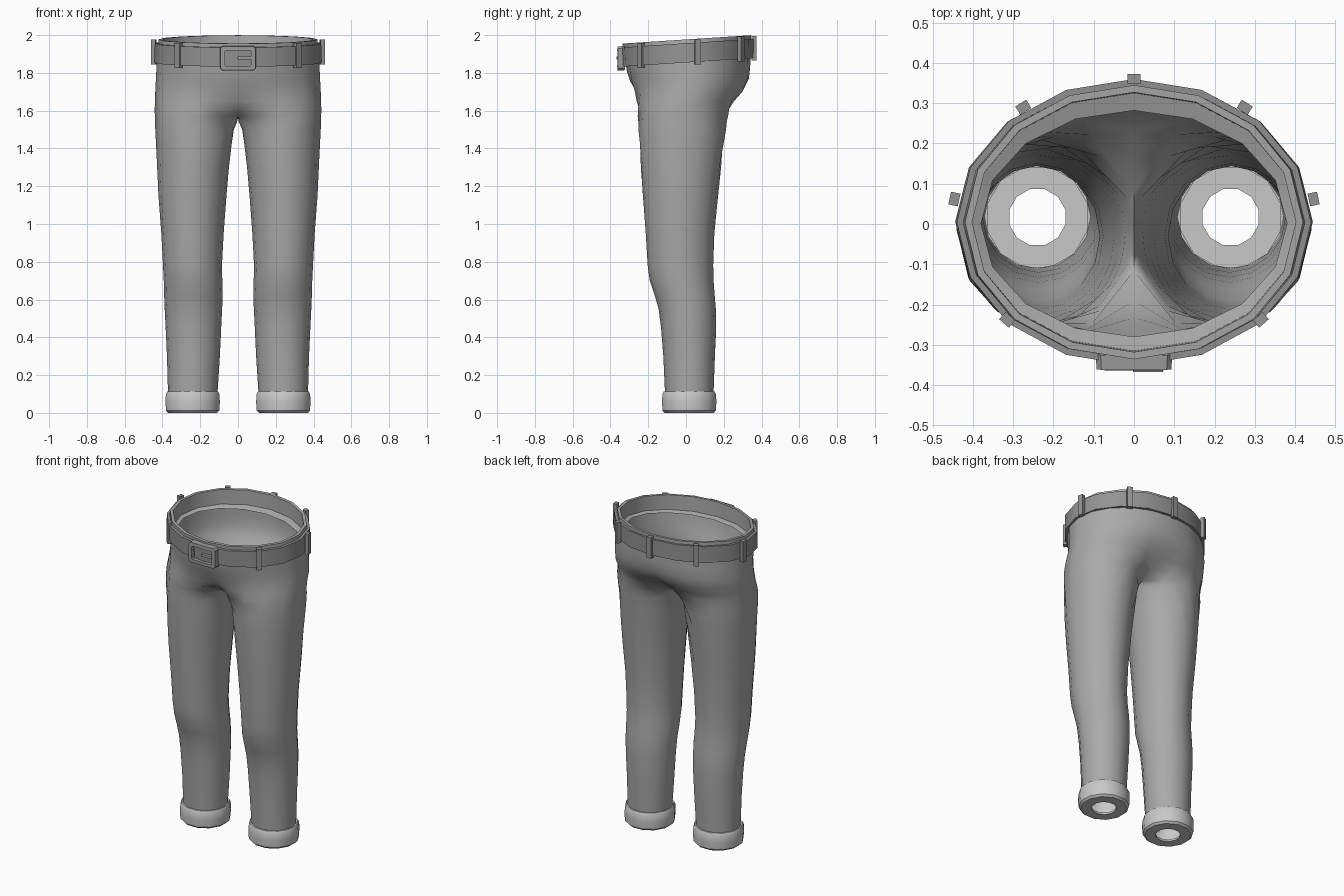
import bpy, bmesh, math
from mathutils import Matrix, Vector

if "Cube" in bpy.data.objects:
    bpy.data.objects.remove(bpy.data.objects["Cube"])


def material(name, v):
    m = bpy.data.materials.new(name)
    m.diffuse_color = (v, v, v, 1)
    m.use_nodes = True
    m.node_tree.nodes["Principled BSDF"].inputs["Base Color"].default_value = m.diffuse_color
    return m


CLOTH = material("grey cloth", 0.40)
CUFF = material("light grey cuff", 0.58)
BELT = material("dark grey belt", 0.29)
METAL = material("buckle grey", 0.33)


def finish(name, bm, mat, angle=40, mirror=False, fix_normals=True):
    if fix_normals:
        bmesh.ops.recalc_face_normals(bm, faces=bm.faces[:])
    me = bpy.data.meshes.new(name)
    bm.to_mesh(me)
    bm.free()
    me.materials.append(mat)
    ob = bpy.data.objects.new(name, me)
    bpy.context.collection.objects.link(ob)
    bpy.ops.object.select_all(action='DESELECT')
    bpy.context.view_layer.objects.active = ob
    ob.select_set(True)
    if mirror:
        mod = ob.modifiers.new("mirror", 'MIRROR')
        mod.use_clip = True
        mod.merge_threshold = 0.002
        bpy.ops.object.modifier_apply(modifier=mod.name)
    bpy.ops.object.shade_smooth_by_angle(angle=math.radians(angle))
    return ob


def loft(bm, rings, closed=False):
    rows = [[bm.verts.new(p) for p in r] for r in rings]
    if closed:
        rows.append(rows[0])
    for a, b in zip(rows, rows[1:]):
        n = len(a)
        for i in range(n):
            j = (i + 1) % n
            quad = (a[i], a[j], b[j], b[i])
            # no wall on the centre plane between the two halves
            if any(v.co.x > 1e-5 for v in quad):
                bm.faces.new(quad)


def tilt(y):
    return 0.065 * y   # the waist drops towards the front


# ---- trouser legs and hips: half is lofted, then mirrored
# z, centre x, radius x, front y, back y, half angle of the outer arc
LEVELS = [
    (0.08, .240, .130, -.110, .145, 112), (0.30, .236, .140, -.120, .153, 112),
    (0.45, .236, .147, -.132, .160, 112), (0.55, .236, .152, -.145, .158, 112),
    (0.62, .236, .155, -.165, .152, 112), (0.70, .238, .155, -.192, .146, 112),
    (0.78, .241, .156, -.203, .144, 112), (0.95, .241, .165, -.213, .150, 112),
    (1.15, .241, .180, -.228, .170, 114), (1.30, .238, .190, -.240, .187, 120),
    (1.42, .234, .200, -.247, .202, 132), (1.50, .230, .208, -.252, .212, 146),
    (1.545, .221, .2185, -.254, .218, 160), (1.57, .210, .2305, -.256, .223, 0),
    (1.61, .180, .261, -.258, .232, 0), (1.65, .140, .300, -.262, .255, 0),
    (1.70, .090, .348, -.272, .300, 0), (1.76, .030, .405, -.295, .334, 0),
    (1.82, 0, .432, -.312, .340, 0), (1.90, 0, .428, -.325, .343, 0),
]
OUT, INN = 11, 5


def half_ring(z, cx, rx, yf, yb, a0):
    merged = a0 == 0
    a0 = math.acos(-cx / rx) if merged else math.radians(a0)
    cy, ry = (yf + yb) / 2, (yb - yf) / 2
    pts = []
    for i in range(OUT):
        a = -a0 + 2 * a0 * i / (OUT - 1)
        x = cx + rx * math.cos(a)
        if merged and i in (0, OUT - 1):
            x = 0
        pts.append((max(x, 0), cy + ry * math.sin(a)))
    for i in range(1, INN + 1):
        a = a0 + (2 * math.pi - 2 * a0) * i / (INN + 1)
        x = 0 if merged else cx + rx * math.cos(a)
        pts.append((x, cy + ry * math.sin(a)))
    k = min(max((z - 1.7) / 0.15, 0), 1)
    return [(x, y, z + k * tilt(y)) for x, y in pts]


bm = bmesh.new()
loft(bm, [half_ring(*lv) for lv in LEVELS])
loose = [v for v in bm.verts if not v.link_faces]
bmesh.ops.delete(bm, geom=loose, context='VERTS')
finish("trouser_legs", bm, CLOTH, 60, mirror=True)


# ---- rings around the waist, given as (rx, front y, back y, z)
def waist_ring(rx, yf, yb, z, n=16):
    cy, ry = (yf + yb) / 2, (yb - yf) / 2
    pts = []
    for i in range(n):
        a = 2 * math.pi * (i + 0.0) / n + math.pi / 2
        y = cy + ry * math.sin(a)
        pts.append((rx * math.cos(a), y, z + tilt(y)))
    return pts


def full_loft(name, rings, mat, angle, closed):
    bm = bmesh.new()
    rows = [[bm.verts.new(p) for p in r] for r in rings]
    if closed:
        rows.append(rows[0])
    for a, b in zip(rows, rows[1:]):
        for i in range(len(a)):
            j = (i + 1) % len(a)
            bm.faces.new((a[i], a[j], b[j], b[i]))
    return finish(name, bm, mat, angle)


# waistband with its rim and the ledge inside
full_loft("waistband", [
    waist_ring(.428, -.325, .343, 1.88), waist_ring(.420, -.336, .345, 1.977),
    waist_ring(.402, -.318, .327, 1.977), waist_ring(.402, -.315, .325, 1.885),
    waist_ring(.380, -.280, .282, 1.875)], CLOTH, 35, False)

# belt strap
full_loft("belt", [
    waist_ring(.444, -.347, .358, 1.855), waist_ring(.440, -.352, .360, 1.957),
    waist_ring(.424, -.336, .344, 1.957), waist_ring(.424, -.325, .340, 1.855)],
    BELT, 30, True)


def box(bm, centre, size, rot=0):
    m = (Matrix.Translation(centre) @ Matrix.Rotation(rot, 4, 'Z')
         @ Matrix.Diagonal((*size, 1)))
    bmesh.ops.create_cube(bm, size=1, matrix=m)


# belt loops
bm = bmesh.new()
spots = [(0, .360)]
for s in (-1, 1):
    spots += [(s * .275, .290), (s * .446, .062), (s * .315, -.238)]
for x, y in spots:
    rot = math.atan2(y / .36 ** 2, x / .445 ** 2) - math.pi / 2
    box(bm, (x, y, 1.907 + tilt(y)), (.032, .024, .132), rot)
finish("belt_loops", bm, BELT, 30)


# ---- buckle: rectangular frame with clipped corners, and a prong
def clipped_rect(hx, hz, c, y):
    q = [(hx, hz - c), (hx - c, hz), (c - hx, hz), (-hx, hz - c),
         (-hx, c - hz), (c - hx, -hz), (hx - c, -hz), (hx, c - hz)]
    return [(x, y + abs(x) * .12, 1.877 + z) for x, z in q]


full_loft("buckle_frame", [
    clipped_rect(.095, .065, .012, -.335), clipped_rect(.093, .063, .012, -.372),
    clipped_rect(.070, .042, .006, -.372), clipped_rect(.070, .042, .006, -.335)],
    METAL, 30, True)
bm = bmesh.new()
box(bm, (.035, -.358, 1.880), (.075, .018, .016))
finish("buckle_prong", bm, METAL, 30)


# ---- turned-up cuffs with the open sole ring
def cuff_ring(r, z, n=12):
    return [(.240 + r * math.cos(2 * math.pi * (i + .5) / n),
             .017 + r * math.sin(2 * math.pi * (i + .5) / n), z) for i in range(n)]


bm = bmesh.new()
loft(bm, [cuff_ring(r, z) for r, z in (
    (.072, 0), (.134, 0), (.146, .012), (.149, .055), (.147, .098),
    (.140, .112), (.128, .112), (.128, .012), (.072, .012))], closed=True)
finish("cuffs", bm, CUFF, 40, mirror=True)
